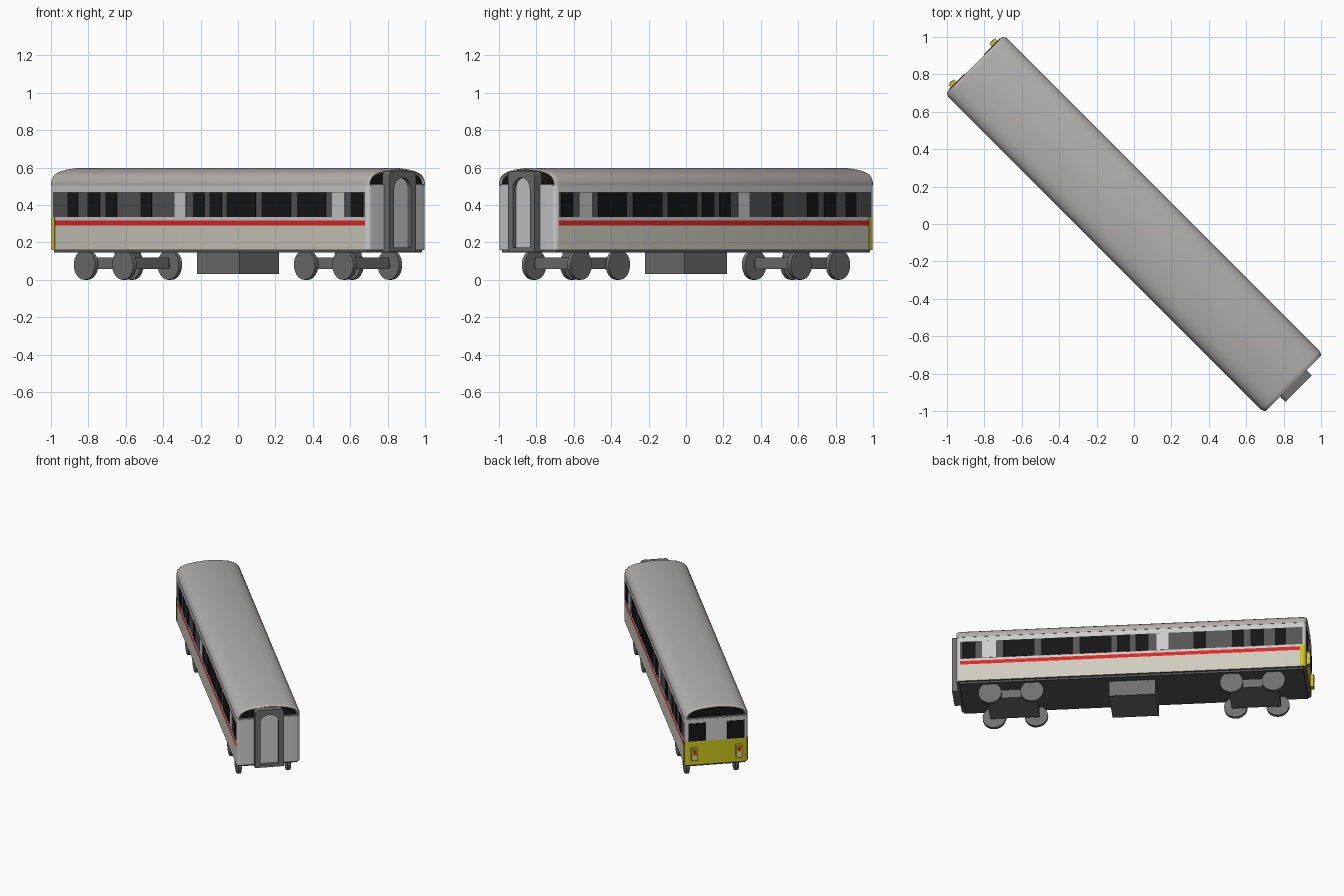
import bpy, bmesh, math
from mathutils import Matrix

if "Cube" in bpy.data.objects:
    bpy.data.objects.remove(bpy.data.objects["Cube"])

# local x runs along the carriage; everything is turned onto the diagonal
TURN = Matrix.Rotation(math.radians(-45), 4, 'Z')
HL, HW = 1.205, 0.22


def mat(name, c):
    m = bpy.data.materials.new(name)
    m.diffuse_color = (*c, 1)
    m.use_nodes = True
    m.node_tree.nodes["Principled BSDF"].inputs["Base Color"].default_value = m.diffuse_color
    return m


CREAM = mat("cream", (0.62, 0.61, 0.52))
RED = mat("red", (0.75, 0.02, 0.02))
LIGHT = mat("light_grey", (0.55, 0.55, 0.55))
DARK = mat("dark_grey", (0.09, 0.09, 0.09))
BLACK = mat("black", (0.008, 0.008, 0.008))
YELLOW = mat("yellow", (0.6, 0.55, 0.01))
ROOF = mat("roof_grey", (0.45, 0.43, 0.43))
STEEL = mat("steel", (0.16, 0.16, 0.16))


def finish(name, bm, mats, smooth=None):
    bmesh.ops.recalc_face_normals(bm, faces=bm.faces)
    me = bpy.data.meshes.new(name)
    bm.to_mesh(me)
    bm.free()
    for m in mats:
        me.materials.append(m)
    ob = bpy.data.objects.new(name, me)
    bpy.context.collection.objects.link(ob)
    ob.matrix_world = TURN
    if smooth:
        bpy.ops.object.select_all(action='DESELECT')
        ob.select_set(True)
        bpy.context.view_layer.objects.active = ob
        bpy.ops.object.shade_smooth_by_angle(angle=math.radians(smooth))
    return ob


def box(name, x, y, z, m):
    """Box from (min, max) pairs."""
    bm = bmesh.new()
    size = [b - a for a, b in (x, y, z)]
    mid = [(a + b) / 2 for a, b in (x, y, z)]
    bmesh.ops.create_cube(bm, size=1, matrix=Matrix.Translation(mid) @ Matrix.Diagonal((*size, 1)))
    return finish(name, bm, [m])


def cyl(name, x, y, z, r, depth, m):
    bm = bmesh.new()
    bmesh.ops.create_cone(bm, cap_ends=True, segments=28, radius1=r, radius2=r, depth=depth,
                          matrix=Matrix.Translation((x, y, z)) @ Matrix.Rotation(math.pi / 2, 4, 'X'))
    return finish(name, bm, [m], 40)


def loft(bm, rings):
    vs = [[bm.verts.new(p) for p in r] for r in rings]
    n = len(vs[0])
    for a, b in zip(vs, vs[1:]):
        for i in range(n):
            bm.faces.new((a[i], a[(i + 1) % n], b[(i + 1) % n], b[i]))
    return bm.faces.new(vs[0]), bm.faces.new(vs[-1])


# body: rounded rectangle lofted through the colour bands
plan, R = [], 0.025
for cx, cy, a0 in ((1, 1, 0), (-1, 1, 90), (-1, -1, 180), (1, -1, 270)):
    for k in range(5):
        a = math.radians(a0 + k * 22.5)
        plan.append((cx * (HL - R) + R * math.cos(a), cy * (HW - R) + R * math.sin(a)))
levels = [0.16, 0.29, 0.317, 0.335, 0.47, 0.51]
bands = [0, 1, 2, 3, 2]
bm = bmesh.new()
loft(bm, [[(x, y, z) for x, y in plan] for z in levels])
bm.normal_update()
for f in bm.faces:
    c = f.calc_center_median()
    if len(f.verts) > 4:
        f.material_index = 5
        continue
    f.material_index = bands[max(i for i, z in enumerate(levels[:-1]) if c.z > z)]
    if abs(c.x) > HL - R:
        f.material_index = 4 if c.x < 0 and c.z < 0.335 else 2
finish("body_shell", bm, [CREAM, RED, LIGHT, DARK, YELLOW, STEEL], 40)

# roof: domed section, drawn in at both ends, with recessed dark end panels
half = [(0.222, 0.505), (0.222, 0.518), (0.216, 0.538), (0.203, 0.556), (0.18, 0.571),
        (0.145, 0.583), (0.1, 0.591), (0.05, 0.596), (0.018, 0.599)]
sect = half + [(-y, z) for y, z in reversed(half)]


def section(x, s):
    return [(x, y * s, 0.505 + (z - 0.505) * (1 - (1 - s) * 1.5)) for y, z in sect]


bm = bmesh.new()
caps = loft(bm, [section(-HL - .001, .93), section(-HL + .008, .975), section(-HL + .025, 1),
                 section(HL - .025, 1), section(HL - .008, .975), section(HL + .001, .93)])
bmesh.ops.recalc_face_normals(bm, faces=bm.faces)
bmesh.ops.inset_region(bm, faces=list(caps), thickness=0.01)
for f in caps:
    f.material_index = 1
    for v in f.verts:
        v.co.x -= math.copysign(0.012, v.co.x)
finish("roof", bm, [ROOF, BLACK], 50)

# side windows and door panels: (start, end, material), measured along the side
WINS = [(-0.909, -0.856), (-0.803, -0.738), (-0.706, -0.647), (-0.52, -0.46),
        (-0.24, -0.176), (-0.15, -0.086), (-0.06, 0.096), (0.128, 0.283), (0.316, 0.47),
        (0.604, 0.668)]
DOORS = [(-0.337, -0.278), (0.503, 0.572)]
for s, side in ((-1, "left"), (1, "right")):
    ys = sorted((s * (HW - 0.005), s * (HW + 0.002)))
    for kind, spans, m in (("window", WINS, BLACK), ("door_panel", DOORS, LIGHT)):
        for a, b in spans:
            box(f"{side}_{kind}", (a * 1.414 + 0.22, b * 1.414 + 0.22), ys, (0.337, 0.468), m)
    # yellow wrap of the cab front
    box(f"{side}_cab_wrap", (-HL + 0.02, -HL + 0.04),
        ys, (0.165, 0.335), YELLOW)
    # cab windows and tail lamps
    box(f"{side}_cab_window", (-HL - 0.003, -HL + 0.005),
        sorted((s * 0.075, s * 0.195)), (0.34, 0.475), BLACK)
    lamp = (s * 0.155 - 0.022, s * 0.155 + 0.022)
    lens = (s * 0.155 - 0.013, s * 0.155 + 0.013)
    box(f"{side}_lamp_housing", (-HL - 0.022, -HL), lamp, (0.2, 0.295), YELLOW)
    box(f"{side}_tail_lamp", (-HL - 0.025, -HL - 0.02), lens, (0.252, 0.283), RED)
    box(f"{side}_head_lamp", (-HL - 0.025, -HL - 0.02), lens, (0.212, 0.244), LIGHT)

# gangway: arched frame with a recessed door


def arch(w, z0, z1, r, n=6):
    pts = [(w, z0)]
    for k in range(n + 1):
        a = math.pi / 2 * k / n
        pts.append((w - r + r * math.cos(a), z1 - r + r * math.sin(a)))
    return pts + [(-y, z) for y, z in reversed(pts)]


bm = bmesh.new()
outer, inner = arch(0.1, 0.15, 0.583, 0.025), arch(0.064, 0.172, 0.545, 0.06)
_, door = loft(bm, [[(x, y, z) for y, z in p] for x, p in
                    ((1.19, outer), (1.245, outer), (1.245, inner), (1.222, inner))])
door.material_index = 1
finish("gangway", bm, [STEEL, LIGHT])

# underframe and equipment box
box("floor_frame", (-HL + 0.02, HL - 0.02), (-0.205, 0.205), (0.145, 0.165), DARK)
box("equipment_box", (-0.16, 0.16), (-0.15, 0.15), (0.03, 0.15), STEEL)

# bogies with axles and wheels
for e, end in ((-1, "rear"), (1, "front")):
    c = e * 0.832
    box(f"{end}_bogie_frame", (c - 0.17, c + 0.17), (-0.14, 0.14), (0.057, 0.12), STEEL)
    box(f"{end}_bogie_pivot", (c - 0.05, c + 0.05), (-0.05, 0.05), (0.115, 0.15), STEEL)
    for dx in (-0.145, 0.145):
        cyl(f"{end}_axle", c + dx, 0, 0.08, 0.015, 0.33, STEEL)
        for y in (-0.172, 0.172):
            cyl(f"{end}_wheel", c + dx, y, 0.08, 0.08, 0.025, STEEL)
